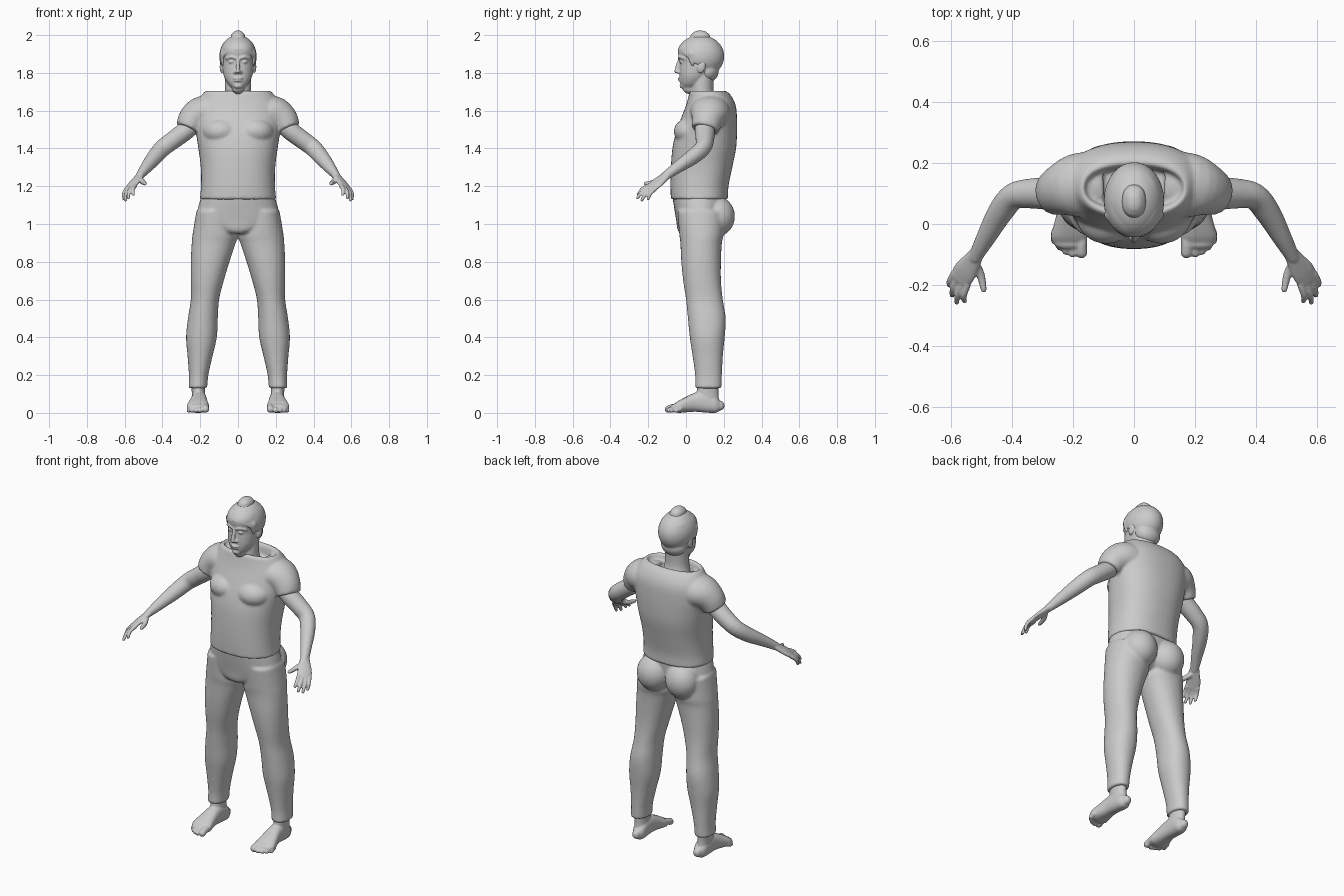
import bpy, bmesh, math
from mathutils import Vector, Matrix

grey = bpy.data.materials.new("plain_grey")
grey.diffuse_color = (0.6, 0.6, 0.6, 1)
X, Y, Z = Vector((1, 0, 0)), Vector((0, 1, 0)), Vector((0, 0, 1))


def spline(rows, k=4):
    """Catmull-Rom interpolation of equal-length rows."""
    out = []
    for i in range(len(rows) - 1):
        a, b, c, d = (rows[max(i - 1, 0)], rows[i], rows[i + 1],
                      rows[min(i + 2, len(rows) - 1)])
        for j in range(k):
            t = j / k
            out.append([0.5 * (2 * q + (r - p) * t + (2 * p - 5 * q + 4 * r - s) * t * t
                               + (3 * q - p - 3 * r + s) * t ** 3)
                        for p, q, r, s in zip(a, b, c, d)])
    return out + [list(rows[-1])]


def tube(bm, rows, wide=X, axis=None, power=2.0, ends=(False, False), n=32):
    """Closed loft through rows of (x, y, z, half_width, half_depth)."""
    rows = spline(rows)
    pts = [Vector(r[:3]) for r in rows]
    rings = []
    for i, r in enumerate(rows):
        t = axis or (pts[min(i + 1, len(pts) - 1)] - pts[max(i - 1, 0)]).normalized()
        u = (wide - t * wide.dot(t)).normalized()
        rings.append((pts[i], u, t.cross(u), r[3], r[4], t))

    def cap(ring, sign):
        p, u, v, a, b, t = ring
        m = min(a, b)
        return [(p + t * sign * m * math.sin(g), u, v, a * math.cos(g), b * math.cos(g), t)
                for g in (0.5, 1.0, 1.35)]
    if ends[0]:
        rings = cap(rings[0], -1)[::-1] + rings
    if ends[1]:
        rings = rings + cap(rings[-1], 1)
    loops = []
    for p, u, v, a, b, t in rings:
        loop = []
        for k in range(n):
            c, s = math.cos(math.tau * k / n), math.sin(math.tau * k / n)
            e = 2 / power
            loop.append(bm.verts.new(p + u * a * math.copysign(abs(c) ** e, c)
                                     + v * b * math.copysign(abs(s) ** e, s)))
        loops.append(loop)
    for l0, l1 in zip(loops, loops[1:]):
        for k in range(n):
            bm.faces.new((l0[k], l0[(k + 1) % n], l1[(k + 1) % n], l1[k]))
    bm.faces.new(loops[0])
    bm.faces.new(loops[-1])


def column(bm, rows, **kw):
    """Upright loft from rows of (z, x0, x1, y0, y1)."""
    tube(bm, [((x0 + x1) / 2, (y0 + y1) / 2, z, (x1 - x0) / 2, (y1 - y0) / 2)
              for z, x0, x1, y0, y1 in rows], axis=Z, **kw)


def ball(bm, pos, size, tilt=0.0):
    m = Matrix.Translation(pos) @ Matrix.Rotation(tilt, 4, 'X') @ Matrix.Diagonal((*size, 1))
    return bmesh.ops.create_uvsphere(bm, u_segments=32, v_segments=20, radius=1, matrix=m)


def finish(bm, name, voxel, smooth):
    """Mirror to the other side, fuse into one skin, soften."""
    bmesh.ops.recalc_face_normals(bm, faces=bm.faces[:])
    me = bpy.data.meshes.new(name)
    bm.to_mesh(me)
    bm.free()
    me.materials.append(grey)
    for p in me.polygons:
        p.use_smooth = True
    ob = bpy.data.objects.new(name, me)
    bpy.context.collection.objects.link(ob)
    mir = ob.modifiers.new("mirror", 'MIRROR')
    mir.use_mirror_merge = False
    rem = ob.modifiers.new("fuse", 'REMESH')
    rem.mode, rem.voxel_size, rem.use_smooth_shade = 'VOXEL', voxel, True
    sm = ob.modifiers.new("soften", 'SMOOTH')
    sm.factor, sm.iterations = 0.5, smooth
    return ob


# shirt: body with an open neckline, plus short sleeves
bm = bmesh.new()
column(bm, [(z, -w, w, y0, y1) for z, w, y0, y1 in (
    (1.13, .202, -.08, .222), (1.2, .196, -.082, .225), (1.3, .197, -.08, .245),
    (1.4, .21, -.072, .265), (1.48, .222, -.055, .27), (1.55, .23, -.03, .27),
    (1.62, .225, -.003, .265), (1.67, .2, .012, .245), (1.702, .175, .022, .215),
    (1.698, .16, .045, .19), (1.64, .155, .055, .18))], power=2.3, n=48)
tube(bm, [(.11, .13, 1.58, .11, .10), (.19, .125, 1.585, .105, .092),
          (.24, .112, 1.55, .084, .08), (.266, .1, 1.502, .072, .064)], wide=Y)
for x in (.09,):  # chest muscles
    ball(bm, (x, .03, 1.49), (.10, .095, .075))
finish(bm, "shirt", .008, 5)

# trousers: hips, buttocks and legs
bm = bmesh.new()
column(bm, [(z, -w, w, y0, y1) for z, w, y0, y1 in (
    (1.145, .195, -.072, .21), (1.08, .213, -.062, .205), (1.02, .215, -.052, .19),
    (.97, .13, -.045, .16), (.95, .06, -.03, .12))], power=2.2)
column(bm, [(1.07, .03, .22, -.045, .2), (.95, .0, .24, -.036, .2),
            (.9, .012, .245, -.03, .19), (.8, .045, .25, -.025, .185),
            (.7, .075, .25, -.015, .185), (.6, .1, .25, 0, .195),
            (.5, .107, .265, .01, .21), (.4, .112, .275, .02, .205),
            (.3, .135, .267, .035, .195), (.2, .157, .26, .048, .19),
            (.13, .163, .262, .048, .188)], power=2.15)
ball(bm, (.095, .165, 1.04), (.097, .094, .105))
finish(bm, "trousers", .008, 5)

# arm, palm and fingers
bm = bmesh.new()
tube(bm, [(.2, .11, 1.57, .05, .05), (.27, .1, 1.5, .053, .05), (.335, .1, 1.45, .049, .048),
          (.395, .09, 1.405, .043, .046), (.44, .035, 1.355, .04, .042),
          (.485, -.045, 1.3, .031, .032), (.52, -.108, 1.255, .024, .021)],
     wide=Y, ends=(True, True))
spread = Vector((-.7, -.6, .25)).normalized()
tube(bm, [(.51, -.09, 1.268, .022, .018), (.532, -.125, 1.24, .033, .017),
          (.555, -.158, 1.213, .041, .015), (.57, -.185, 1.192, .038, .012)],
     wide=spread, ends=(True, True))
base = Vector((.567, -.18, 1.195))
for off, tip in ((.030, (.556, -.258, 1.152)), (.010, (.583, -.265, 1.132)),
                 (-.010, (.598, -.24, 1.12)), (-.030, (.606, -.205, 1.128))):
    a, b = base + spread * off, Vector(tip)
    m = (a + b) / 2 + Vector((.006, -.004, .006))
    tube(bm, [(*a, .0115, .0115), (*m, .0105, .0105), (*b.lerp(a, .1), .0085, .0085)],
         wide=spread, ends=(True, True), n=12)
# thumb
tube(bm, [(.525, -.125, 1.242, .016, .016), (.503, -.165, 1.222, .014, .014),
          (.492, -.215, 1.214, .01, .01)], wide=Z, ends=(True, True), n=14)
finish(bm, "arms_and_hands", .0045, 3)

# foot, ankle and toes
bm = bmesh.new()
tube(bm, [(x, y, (z0 + z1) / 2, w, (z1 - z0) / 2) for y, x, w, z0, z1 in (
    (.18, .203, .024, .012, .065), (.155, .204, .037, 0, .09), (.1, .206, .04, .002, .115),
    (.05, .207, .043, .006, .108), (0, .21, .052, .003, .085), (-.04, .212, .06, 0, .064),
    (-.062, .211, .054, .004, .048))], axis=-Y, power=2.4, ends=(True, True))
column(bm, [(.05, .17, .242, .06, .178), (.1, .174, .244, .055, .172),
            (.17, .175, .25, .065, .175)])
for x, y, r in ((.172, -.093, .020), (.201, -.096, .014), (.223, -.088, .0135),
                (.243, -.074, .013), (.26, -.054, .0125)):
    tube(bm, [(x, -.03, r + .012, r, r), (x, y + .03, r + .011, r * .9, r * .9),
              (x, y, r, r, r)], ends=(True, True), n=14)
finish(bm, "feet", .005, 3)

# head: skull, face features, ears and neck
bm = bmesh.new()
column(bm, [(z, -w, w, y0, y1) for z, w, y0, y1 in (
    (1.722, .034, -.02, .06), (1.745, .056, -.029, .09), (1.78, .074, -.033, .12),
    (1.82, .082, -.034, .16), (1.86, .086, -.033, .182), (1.92, .09, -.043, .19),
    (1.96, .075, -.02, .17), (1.985, .04, .02, .13))], power=2.25, ends=(True, True))
column(bm, [(1.62, -.085, .085, .015, .175), (1.68, -.07, .07, .022, .15),
            (1.73, -.068, .068, .025, .146), (1.8, -.07, .07, .03, .15)])
# nose, nostril, lips, chin, brow, eye, ear
tube(bm, [(0, -.034, 1.868, .009, .009), (0, -.044, 1.835, .01, .011),
          (0, -.051, 1.808, .012, .011)], ends=(True, True), n=16)
ball(bm, (.012, -.036, 1.804), (.011, .014, .009))
ball(bm, (0, -.032, 1.771), (.026, .012, .006))
ball(bm, (0, -.03, 1.759), (.023, .012, .006))
ball(bm, (0, -.016, 1.732), (.025, .018, .016))
tube(bm, [(.012, -.036, 1.878, .008, .008), (.036, -.031, 1.884, .008, .008),
          (.06, -.011, 1.876, .008, .008)], wide=Z, ends=(True, True), n=14)
ball(bm, (.034, -.024, 1.858), (.015, .011, .008))
ball(bm, (.087, .082, 1.832), (.010, .021, .034), -.25)
finish(bm, "head", .0045, 3)

# hair cap, trimmed along a slanted hairline
bm = bmesh.new()
ball(bm, (0, .076, 1.888), (.099, .127, .112))
cut = bmesh.ops.bisect_plane(bm, geom=bm.verts[:] + bm.edges[:] + bm.faces[:],
                             plane_co=(0, -.05, 1.925), plane_no=(0, -.6, -.8), clear_outer=True)
bmesh.ops.holes_fill(bm, edges=[e for e in bm.edges if e.is_boundary])
# sideburn in front of the ear and hair at the nape
tube(bm, [(.078, .03, 1.9, .02, .02), (.08, .032, 1.86, .012, .014),
          (.079, .036, 1.84, .008, .007)], ends=(True, True), n=14)
ball(bm, (0, .115, 1.81), (.076, .058, .06))
finish(bm, "hair", .006, 3)
